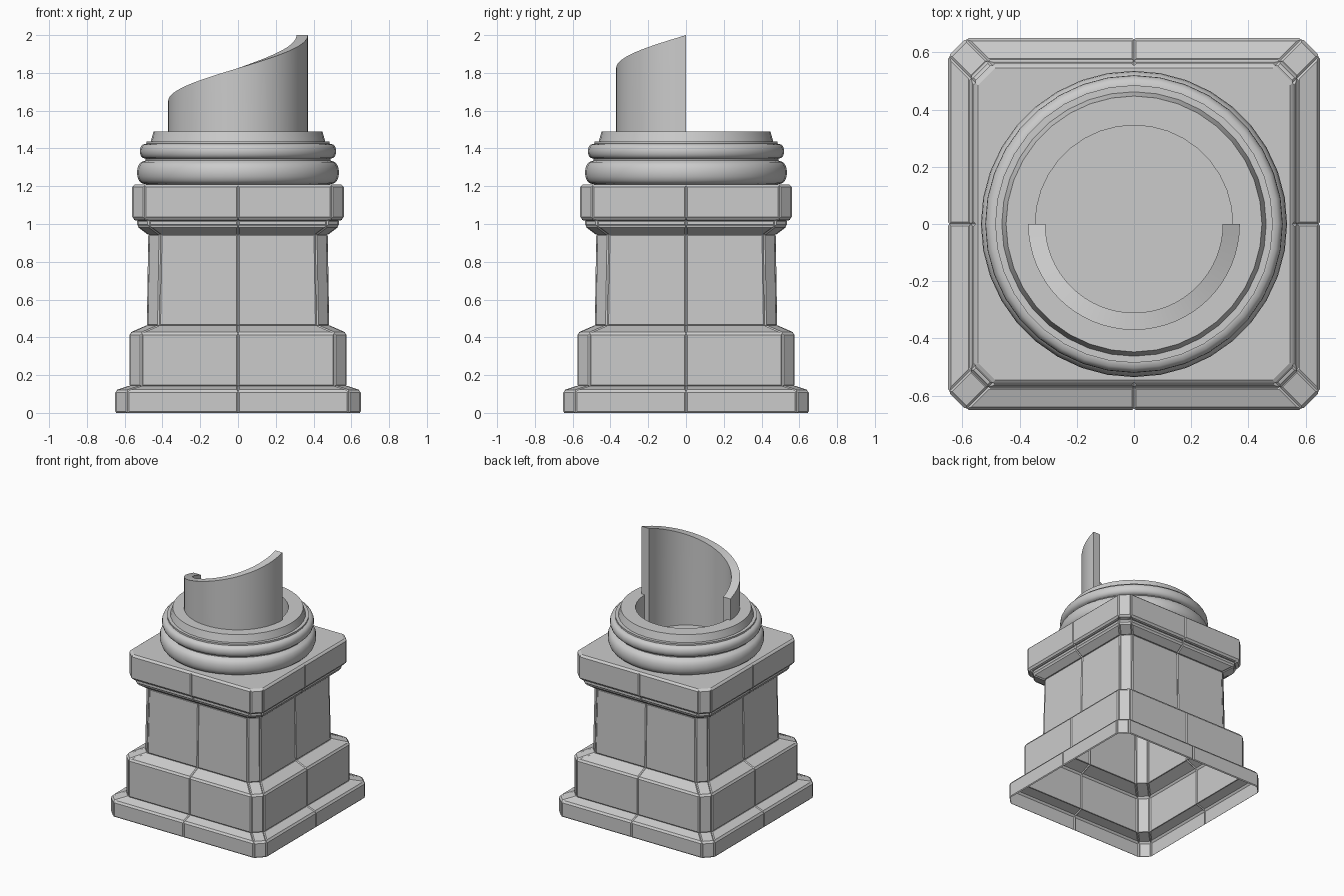
import bpy, bmesh, math

cube = bpy.data.objects.get("Cube")
if cube:
    bpy.data.objects.remove(cube, do_unlink=True)

stone = bpy.data.materials.new("grey_stone")
stone.use_nodes = True
GREY = (0.6, 0.6, 0.6, 1)
stone.diffuse_color = GREY
stone.node_tree.nodes["Principled BSDF"].inputs["Base Color"].default_value = GREY


def finish(name, bm, smooth=False):
    """Turn a bmesh into a named stone object."""
    mesh = bpy.data.meshes.new(name)
    bm.to_mesh(mesh)
    bm.free()
    mesh.materials.append(stone)
    obj = bpy.data.objects.new(name, mesh)
    bpy.context.collection.objects.link(obj)
    if smooth:
        bpy.ops.object.select_all(action='DESELECT')
        obj.select_set(True)
        bpy.context.view_layer.objects.active = obj
        bpy.ops.object.shade_smooth_by_angle(angle=math.radians(35))
    return obj


def bridge(bm, loops, closed=True):
    """Join successive rings of vertices with quads."""
    faces = []
    for low, high in zip(loops, loops[1:]):
        n = len(low)
        for i in range(n if closed else n - 1):
            j = (i + 1) % n
            faces.append(bm.faces.new((low[i], low[j], high[j], high[i])))
    return faces


# Pedestal: square plan with cut corners and a seam at the middle of each side
CHAMFER, SEAM, RAISE = 0.06, 0.007, 0.006


def plan_ring(bm, half, z):
    ring = []
    for k in range(4):
        c, s = round(math.cos(k * math.pi / 2)), round(math.sin(k * math.pi / 2))
        for x in (-half + CHAMFER, 0, half - CHAMFER):
            y = -half
            ring.append(bm.verts.new((x * c - y * s, x * s + y * c, z)))
    return ring


profile = [(0.65, 0), (0.65, 0.115), (0.575, 0.14), (0.575, 0.42), (0.483, 0.46),
           (0.475, 0.945), (0.535, 0.99), (0.535, 1.02), (0.56, 1.03), (0.56, 1.203)]
bm = bmesh.new()
rings = [plan_ring(bm, half - RAISE, z) for half, z in profile]
panels = bridge(bm, rings)
# Bevelled rim and flat top; the underside stays open
rim = plan_ring(bm, 0.545, 1.21)
bridge(bm, [rings[-1], rim])
bm.faces.new(rim)
bm.normal_update()
# Raise every block slightly so that seams remain between them
bmesh.ops.inset_individual(bm, faces=panels, thickness=SEAM, depth=RAISE,
                           use_even_offset=True)
finish("pedestal", bm)


# Round column base: a lathed tube with two rounded mouldings
def bulge(radius, z0, z1, inner, steps=8):
    mid, half = (z0 + z1) / 2, (z1 - z0) / 2
    return [(inner + (radius - inner) * math.cos(a) ** 0.7, mid + half * math.sin(a))
            for a in [-1.45 + 2.9 * i / steps for i in range(steps + 1)]]


section = [(0.345, 1.21)]
section += bulge(0.535, 1.21, 1.335, 0.48)
section += [(0.49, 1.337), (0.49, 1.345)]
section += bulge(0.52, 1.345, 1.425, 0.48)
section += [(0.485, 1.425), (0.485, 1.437), (0.462, 1.437), (0.447, 1.49),
            (0.345, 1.49), (0.345, 1.21)]
bm = bmesh.new()
SIDES = 36
rings = [[bm.verts.new((r * math.cos(2 * math.pi * i / SIDES),
                        r * math.sin(2 * math.pi * i / SIDES), z))
          for i in range(SIDES)] for r, z in section]
bridge(bm, rings)
bmesh.ops.remove_doubles(bm, verts=bm.verts, dist=0.0005)
bmesh.ops.recalc_face_normals(bm, faces=bm.faces)
finish("column_base", bm, smooth=True)

# Broken shaft: half a tube whose top edge climbs steadily around the front
STEPS, LOW, HIGH, FOOT = 32, 1.65, 2.0, 1.21
bm = bmesh.new()
slices = []
for i in range(STEPS + 1):
    t = i / STEPS
    a = math.pi * (1 + t)
    top = LOW + (HIGH - LOW) * t
    slices.append([bm.verts.new((r * math.cos(a), r * math.sin(a), z))
                   for r, z in ((0.37, FOOT), (0.37, top), (0.31, top), (0.31, FOOT))])
bridge(bm, slices)
bm.faces.new(slices[0])
bm.faces.new(slices[-1])
bmesh.ops.recalc_face_normals(bm, faces=bm.faces)
finish("broken_shaft", bm, smooth=True)
